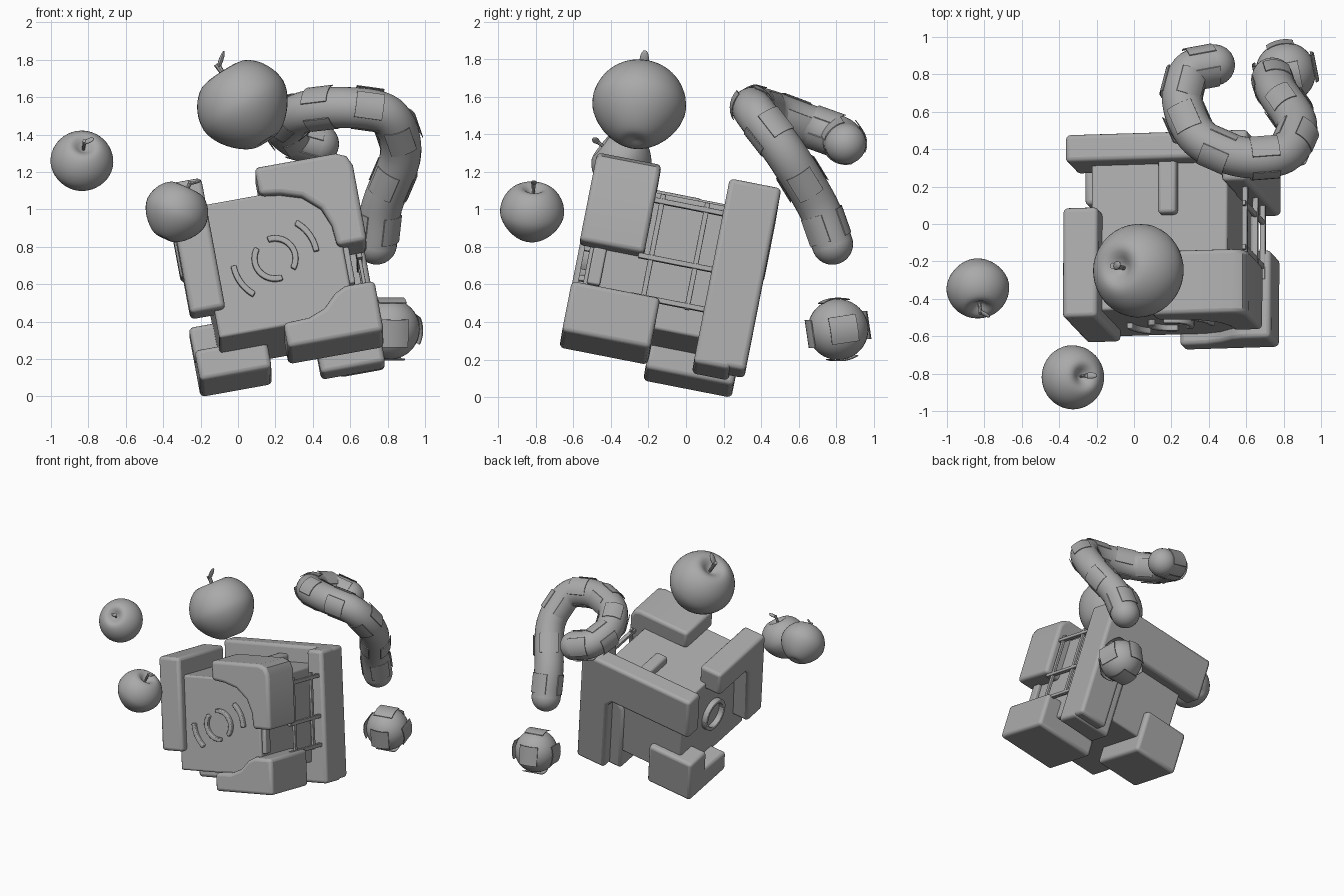
import bpy, bmesh, math
from math import sin, cos, pi, exp
from mathutils import Vector, Matrix

cube = bpy.data.objects.get("Cube")
if cube:
    bpy.data.objects.remove(cube, do_unlink=True)

grey = bpy.data.materials.new("plain_grey")
grey.use_nodes = True
GREY = (0.4, 0.4, 0.4, 1)
grey.diffuse_color = GREY
grey.node_tree.nodes["Principled BSDF"].inputs["Base Color"].default_value = GREY


def finish(name, bm, matrix=Matrix(), bevel=0, angle=40):
    bmesh.ops.recalc_face_normals(bm, faces=bm.faces)
    mesh = bpy.data.meshes.new(name)
    bm.to_mesh(mesh)
    bm.free()
    mesh.materials.append(grey)
    ob = bpy.data.objects.new(name, mesh)
    bpy.context.collection.objects.link(ob)
    ob.matrix_world = matrix
    if bevel:
        mod = ob.modifiers.new("soft_edges", 'BEVEL')
        mod.width, mod.segments, mod.limit_method = bevel, 3, 'ANGLE'
        mod.angle_limit = math.radians(50)
    bpy.ops.object.select_all(action='DESELECT')
    ob.select_set(True)
    bpy.context.view_layer.objects.active = ob
    bpy.ops.object.shade_smooth_by_angle(angle=math.radians(angle))
    return ob


# Tilted frame shared by every part of the crate
up = Vector((-.18, .19, .965)).normalized()
side = Vector((.983, .03, .177))
side = (side - side.dot(up) * up).normalized()
CRATE = Matrix((side, up.cross(side), up)).transposed().to_4x4()
CRATE.translation = (.2, -.09, .65)


def prism(name, outline, axis, lo, hi, bevel=.025):
    """Extrude a 2D outline along a crate axis."""
    bm = bmesh.new()

    def point(p, d):
        c = list(p)
        c.insert(axis, d)
        return bm.verts.new(c)
    face = bm.faces.new([point(p, lo) for p in outline])
    moved = bmesh.ops.extrude_face_region(bm, geom=[face])["geom"]
    shift = Vector([hi - lo if i == axis else 0 for i in range(3)])
    bmesh.ops.translate(bm, vec=shift, verts=[g for g in moved if isinstance(g, bmesh.types.BMVert)])
    return finish(name, bm, CRATE, bevel)


def box(name, x, y, z, bevel=.02):
    return prism(name, [(x[0], y[0]), (x[1], y[0]), (x[1], y[1]), (x[0], y[1])], 2, *z, bevel)


def arc_bar(name, axis, lo, hi, r1, r2, start, end):
    angles = [math.radians(start + (end - start) * i / 14) for i in range(15)]
    rim = [(r2 * cos(a), r2 * sin(a)) for a in angles]
    rim += [(r1 * cos(a), r1 * sin(a)) for a in reversed(angles)]
    return prism(name, rim, axis, lo, hi, .006)


# Crate body
box("crate_body", (-.37, .37), (-.44, .4), (-.37, .36), .015)

# Corner guards
prism("top_front_guard", [(-.02, .5), (.42, .5), (.475, .475), (.5, .42), (.5, 0), (.34, 0),
      (.33, .12), (.29, .22), (.2, .3), (.09, .335), (-.02, .35)], 1, -.5, -.15)
prism("bottom_front_guard", [(-.02, -.5), (.5, -.5), (.5, -.22), (.34, -.22), (.28, -.25),
      (.21, -.32), (.12, -.355), (-.02, -.36)], 1, -.5, -.02)
prism("bottom_back_guard", [(-.03, -.5), (.45, -.5), (.45, -.15), (.24, -.15), (.24, -.33),
      (-.03, -.33)], 0, -.5, -.11)
prism("side_guard", [(-.5, .5), (.1, .5), (.1, .3), (-.25, .3), (-.29, .26), (-.3, -.22),
      (-.5, -.22)], 0, -.5, -.31)
prism("back_guard", [(-.49, .49), (.5, .49), (.5, -.52), (.25, -.52), (.25, .09), (.2, .14),
      (-.49, .14)], 1, .35, .5)
prism("back_guard_corner", [(.36, .49), (.5, .49), (.5, -.53), (.15, -.53), (.15, .04), (.2, .1),
      (.36, .12)], 1, .22, .42)
box("top_handle", (0, .1), (.07, .38), (.34, .42))

# Front emblem and side ring
for a in (35, 215):
    arc_bar("emblem_half_ring", 1, -.47, -.42, .095, .125, a - 75, a + 65)
for a in (25, 205):
    arc_bar("emblem_outer_arc", 1, -.47, -.42, .21, .24, a - 25, a + 25)
for a in (0, 180):
    arc_bar("side_ring", 0, -.41, -.36, .1, .13, a, a + 180)

# Ladder grid on the right side
for v in (-.11, .13):
    box("grid_upright", (.445, .465), (v - .014, v + .014), (-.25, .34), .004)
for w in (-.23, -.01, .3):
    box("grid_rung", (.44, .47), (-.18, .26), (w - .014, w + .014), .004)
box("hinge_plate", (.34, .4), (-.42, -.35), (-.2, .0), .01)


# Fruits with a dimple, a stem and a leaf
def fruit(name, centre, radius, axis):
    turn = Vector((0, 0, 1)).rotation_difference(Vector(axis)).to_matrix().to_4x4()
    frame = Matrix.Translation(centre) @ turn @ Matrix.Scale(radius, 4)
    bm = bmesh.new()
    bmesh.ops.create_uvsphere(bm, u_segments=40, v_segments=28, radius=1)
    for v in bm.verts:
        r = math.hypot(v.co.x, v.co.y)
        z = v.co.z
        taper = 1.02 - .2 * max(0, -z) ** 1.4
        dip = .38 * exp(-(r / .3) ** 2) if z > 0 else -.12 * exp(-(r / .25) ** 2)
        v.co = (v.co.x * taper, v.co.y * taper, z * .99 - dip)
    finish(name, bm, frame, 0, 80)
    bm = bmesh.new()
    bmesh.ops.create_cone(bm, cap_ends=True, segments=8, radius1=.04, radius2=.07, depth=.5)
    bmesh.ops.translate(bm, vec=(0, 0, .83), verts=bm.verts)
    finish(name + "_stem", bm, frame)
    bm = bmesh.new()
    bmesh.ops.create_uvsphere(bm, u_segments=12, v_segments=8, radius=1)
    leaf = frame @ Matrix.Translation((.12, 0, 1.1)) @ Matrix.Rotation(.9, 4, 'Y')
    bmesh.ops.scale(bm, vec=(.05, .1, .22), verts=bm.verts)
    finish(name + "_leaf", bm, leaf)


fruit("large_fruit", (.03, -.25, 1.555), .246, (-.55, .1, .85))
fruit("front_fruit", (-.33, -.82, .985), .168, (.4, .05, .85))
fruit("side_fruit", (-.835, -.34, 1.255), .165, (.08, -.75, .6))


# Square patches bent over a rounded surface
def patch(name, spot, normal, along, size, radius):
    y = (along - along.dot(normal) * normal).normalized()
    m = Matrix((y.cross(normal), y, normal)).transposed().to_4x4()
    m.translation = spot
    bm = bmesh.new()
    bmesh.ops.create_grid(bm, x_segments=6, y_segments=1, size=size / 2)
    for v in bm.verts:
        a = v.co.x / radius
        v.co.x, v.co.z = radius * sin(a), radius * (cos(a) - 1)
    top = bmesh.ops.extrude_face_region(bm, geom=bm.faces[:])["geom"]
    bmesh.ops.translate(bm, vec=(0, 0, .005), verts=[g for g in top if isinstance(g, bmesh.types.BMVert)])
    finish(name, bm, m)


# Curled tube
path = [Vector(p) for p in ((.74, .78, .815), (.77, .7, 1.02), (.87, .53, 1.3), (.8, .38, 1.5),
        (.57, .36, 1.545), (.35, .46, 1.52), (.26, .65, 1.45), (.3, .81, 1.39), (.43, .85, 1.35))]
ends = [2 * path[0] - path[1]] + path + [2 * path[-1] - path[-2]]
line = []
for a, b, c, d in zip(ends, ends[1:], ends[2:], ends[3:]):
    for i in range(8):
        t = i / 8
        line.append(.5 * (2 * b + (c - a) * t + (2 * a - 5 * b + 4 * c - d) * t * t
                          + (3 * b - a - 3 * c + d) * t ** 3))
line.append(path[-1])
R = .11
bm = bmesh.new()
rings = []
across = Vector((1, 0, 0))
for i, p in enumerate(line):
    tangent = (line[min(i + 1, len(line) - 1)] - line[max(i - 1, 0)]).normalized()
    across = (across - across.dot(tangent) * tangent).normalized()
    other = tangent.cross(across)
    rings.append([bm.verts.new(p + R * (cos(a) * across + sin(a) * other))
                  for a in (2 * pi * k / 24 for k in range(24))])
    if i % 8 == 4:
        for k in range(3):
            a = 2 * pi * k / 3 + i * .35
            n = cos(a) * across + sin(a) * other
            patch("tube_patch", p + n * (R + .001), n, tangent, .15, R * 1.25)
for lower, upper in zip(rings, rings[1:]):
    for k in range(24):
        j = (k + 1) % 24
        bm.faces.new((lower[k], lower[j], upper[j], upper[k]))
finish("curled_tube", bm, angle=80)


def ball(name, centre, radius):
    bm = bmesh.new()
    bmesh.ops.create_uvsphere(bm, u_segments=32, v_segments=20, radius=radius)
    finish(name, bm, Matrix.Translation(centre), 0, 80)


for p in (line[0], line[-1]):
    ball("tube_end", p, R)

# Patched ball
middle = Vector((.81, .81, .36))
ball("patched_ball", middle, .162)
tilt = Matrix.Rotation(.2, 3, 'Z') @ Matrix.Rotation(.15, 3, 'X')
for axis in range(3):
    for s in (-1, 1):
        n = tilt @ Vector([s if i == axis else 0 for i in range(3)])
        patch("ball_patch", middle + n * .164, n, tilt.col[(axis + 1) % 3], .15, .18)
